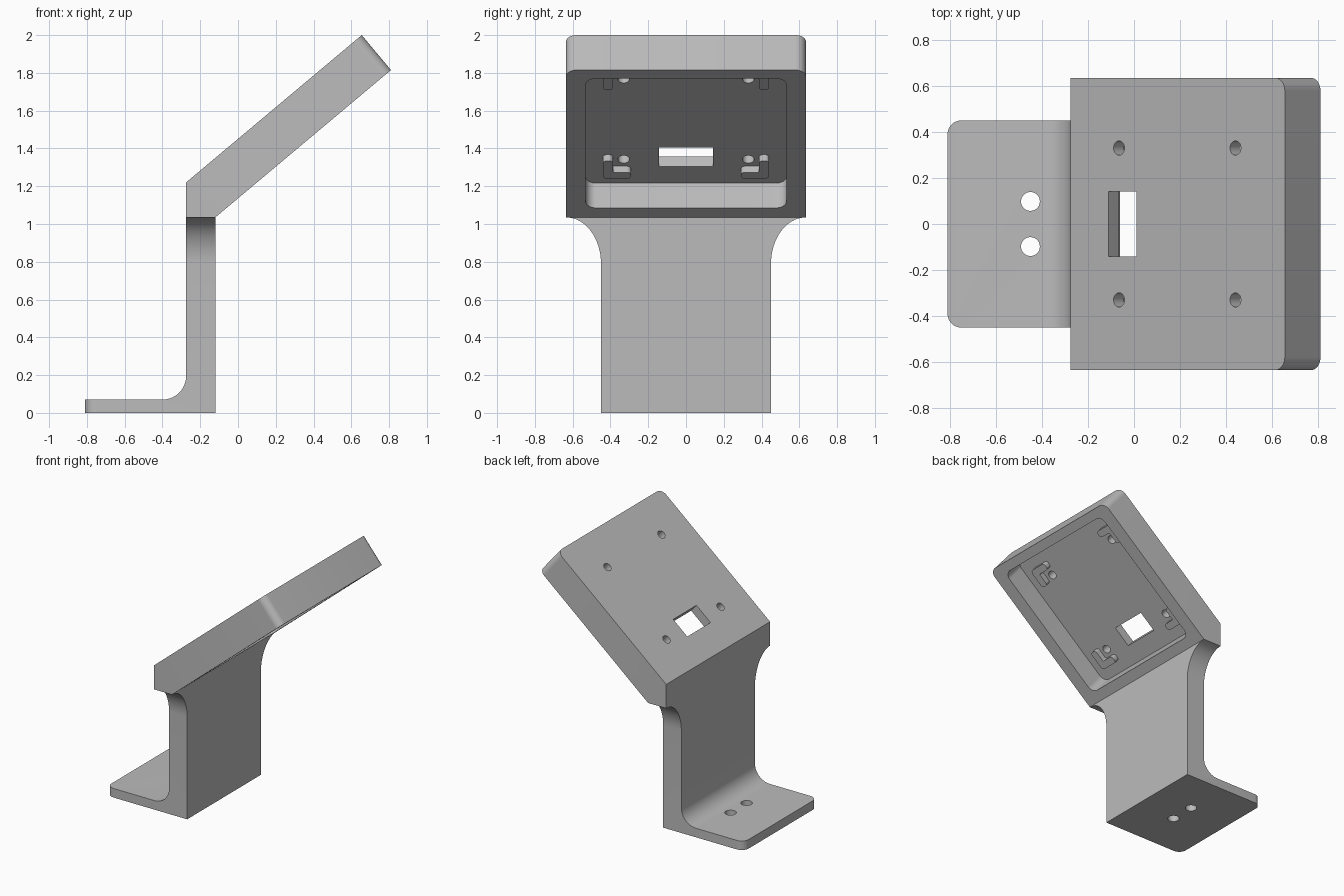
import bpy, bmesh, math
from mathutils import Matrix, Vector

if "Cube" in bpy.data.objects:
    bpy.data.objects.remove(bpy.data.objects["Cube"])

grey = bpy.data.materials.new("plain_grey")
grey.use_nodes = True
tint = (0.5, 0.5, 0.5, 1)
grey.diffuse_color = tint
grey.node_tree.nodes["Principled BSDF"].inputs["Base Color"].default_value = tint


def frame(x_axis, y_axis, origin=(0, 0, 0)):
    x, y = Vector(x_axis), Vector(y_axis)
    m = Matrix((x, y, x.cross(y))).transposed().to_4x4()
    m.translation = origin
    return m


def fillet(corners, steps=10):
    """Outline from (x, y, radius) corners, with an arc at each radius."""
    out = []
    for i, (x, y, r) in enumerate(corners):
        p = Vector((x, y))
        if not r:
            out.append(p)
            continue
        a = (Vector(corners[i - 1][:2]) - p).normalized()
        b = (Vector(corners[(i + 1) % len(corners)][:2]) - p).normalized()
        half = a.angle(b) / 2
        centre = p + (a + b).normalized() * r / math.sin(half)
        start = p + a * r / math.tan(half) - centre
        end = p + b * r / math.tan(half) - centre
        sweep = math.pi - 2 * half
        for k in range(steps + 1):
            t = k / steps
            arc = (start * math.sin((1 - t) * sweep) + end * math.sin(t * sweep)) / math.sin(sweep)
            out.append(centre + arc)
    return out


def box(x0, x1, y0, y1, r=0):
    return fillet([(x0, y0, r), (x1, y0, r), (x1, y1, r), (x0, y1, r)])


def circle(x, y, r, n=32):
    return [(x + r * math.cos(k * math.tau / n), y + r * math.sin(k * math.tau / n)) for k in range(n)]


def prism(name, outline, place, low, high):
    bm = bmesh.new()
    face = bm.faces.new([bm.verts.new((p[0], p[1], low)) for p in outline])
    top = bmesh.ops.extrude_face_region(bm, geom=[face])["geom"]
    bmesh.ops.translate(bm, vec=(0, 0, high - low), verts=[v for v in top if isinstance(v, bmesh.types.BMVert)])
    bm.transform(place)
    bmesh.ops.recalc_face_normals(bm, faces=bm.faces)
    mesh = bpy.data.meshes.new(name)
    bm.to_mesh(mesh)
    bm.free()
    mesh.materials.append(grey)
    obj = bpy.data.objects.new(name, mesh)
    bpy.context.collection.objects.link(obj)
    return obj


def activate(obj):
    bpy.ops.object.select_all(action="DESELECT")
    obj.select_set(True)
    bpy.context.view_layer.objects.active = obj


def combine(obj, other, operation):
    mod = obj.modifiers.new("cut", "BOOLEAN")
    mod.operation, mod.solver, mod.object = operation, "EXACT", other
    activate(obj)
    bpy.ops.object.modifier_apply(modifier=mod.name)
    bpy.data.objects.remove(other)


def round_edges(obj, rule, radius):
    bm = bmesh.new()
    bm.from_mesh(obj.data)
    edges = [e for e in bm.edges if all(rule(v.co) for v in e.verts)
             and abs(e.verts[0].co.y - e.verts[1].co.y) < 0.001]
    bmesh.ops.bevel(bm, geom=edges, offset=radius, segments=8, profile=0.5, affect="EDGES")
    bm.to_mesh(obj.data)
    bm.free()


def smooth(obj):
    activate(obj)
    bpy.ops.object.shade_smooth_by_angle(angle=math.radians(30))


FLAT = frame((1, 0, 0), (0, 1, 0))
SIDE = frame((1, 0, 0), (0, 0, 1))
BACK = frame((0, 1, 0), (0, 0, 1))
tilt = math.radians(40)
SLAB = frame((math.cos(tilt), 0, math.sin(tilt)), (0, 1, 0), (-0.275, 0, 1.22))

# Stand: L-shaped side profile trimmed by a flared outline
stand = prism("stand", fillet([(-0.81, 0, 0), (-0.12, 0, 0), (-0.12, 1.2, 0), (-0.275, 1.2, 0),
                               (-0.275, 0.07, 0.125), (-0.81, 0.07, 0)]), SIDE, -0.8, 0.8)
flare = [(0.45 + 0.185 * (1 - math.cos(a)), 0.79 + 0.245 * math.sin(a))
         for a in [k * math.pi / 32 for k in range(17)]]
outline = [(0.45, -0.1)] + flare
outline += [(-y, z) for y, z in reversed(outline)]
combine(stand, prism("trim", outline, BACK, -1, 1), "INTERSECT")
round_edges(stand, lambda c: c.x < -0.8, 0.06)

# Screw holes in the foot
for y in (-0.098, 0.098):
    combine(stand, prism("hole", circle(-0.45, y, 0.041), FLAT, -0.1, 0.2), "DIFFERENCE")
smooth(stand)

# Tilted head with rounded far corners
head = prism("head", [(-0.275, 1.035), (-0.12, 1.035), (0.81, 1.815), (0.655, 2), (-0.275, 1.22)],
             SIDE, -0.635, 0.635)
round_edges(head, lambda c: c.x > 0.6, 0.055)

# Pocket underneath, cable window and screw holes
combine(head, prism("pocket", box(0.078, 1.143, -0.532, 0.532, 0.055), SLAB, -0.4, -0.07), "DIFFERENCE")
combine(head, prism("window", box(0.215, 0.372, -0.142, 0.142), SLAB, -0.2, 0.1), "DIFFERENCE")
middle = 0.604
for u in (-0.33, 0.33):
    for y in (-0.33, 0.33):
        combine(head, prism("hole", circle(middle + u, y, 0.031), SLAB, -0.2, 0.1), "DIFFERENCE")
smooth(head)

# Raised L-shaped ribs around the screw holes
far, inner, tip = 0.44, 0.387, 0.292
rib = [(far, far, 0.025), (tip, far, 0.02), (tip, inner, 0.02),
       (inner, inner, 0.01), (inner, tip, 0.02), (far, tip, 0.02)]
for u, end in ((-1, "lower"), (1, "upper")):
    for y, side in ((-1, "right"), (1, "left")):
        shape = fillet([(middle + u * a, y * b, r) for a, b, r in rib], 6)
        smooth(prism(f"{end}_{side}_rib", shape, SLAB, -0.113, -0.06))
